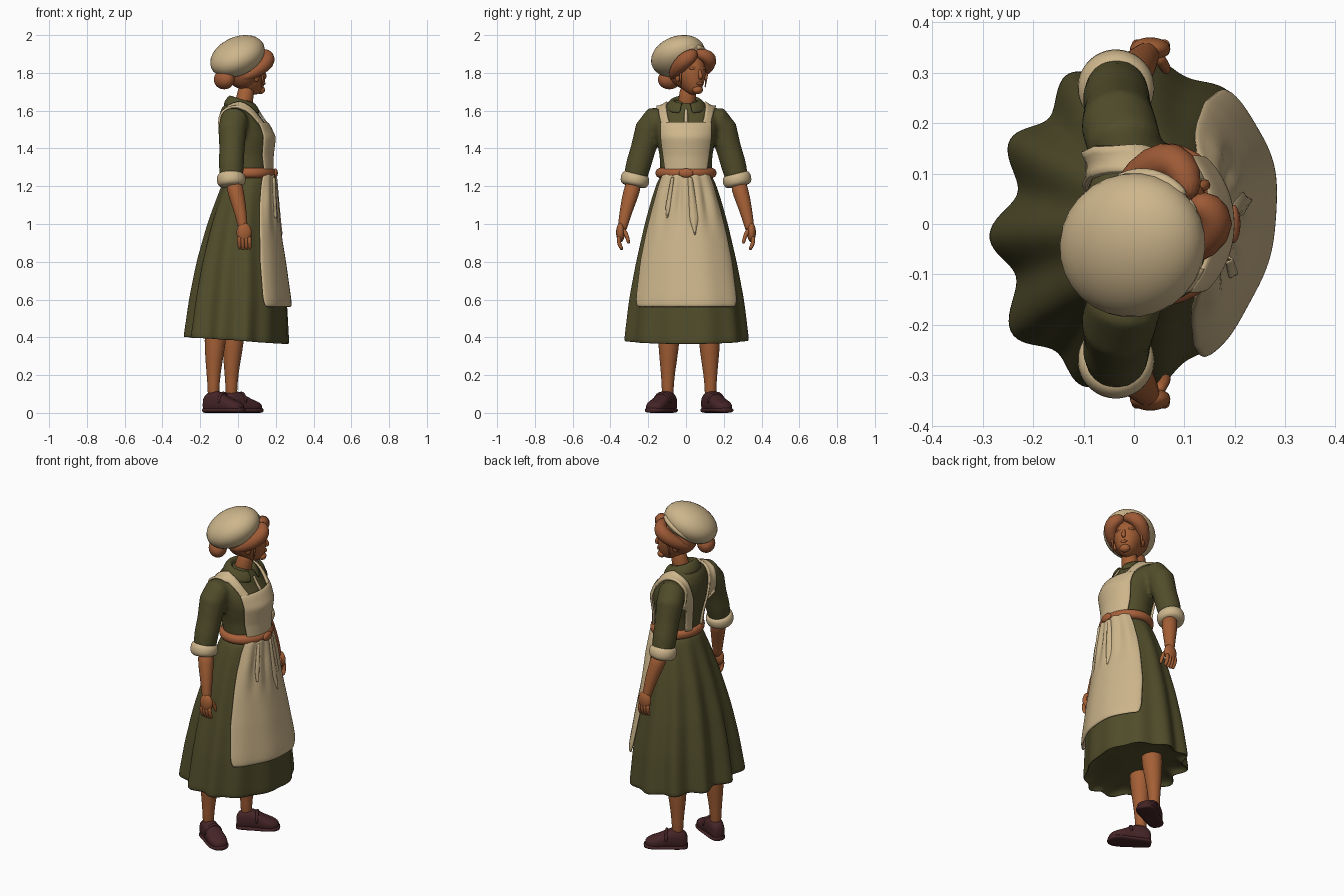
import bpy, bmesh
from math import sin, cos, pi, asin, radians
from mathutils import Vector, Matrix

if "Cube" in bpy.data.objects:
    bpy.data.objects.remove(bpy.data.objects["Cube"])


def material(name, rgb):
    m = bpy.data.materials.new(name)
    m.use_nodes = True
    m.diffuse_color = (*rgb, 1)
    m.node_tree.nodes["Principled BSDF"].inputs["Base Color"].default_value = (*rgb, 1)
    return m


GREEN = material("olive_wool", (0.082, 0.074, 0.024))
CREAM = material("cream_linen", (0.61, 0.465, 0.26))
SKIN = material("warm_skin", (0.37, 0.115, 0.036))
HAIR = material("auburn_hair", (0.34, 0.103, 0.037))
BELT = material("tan_leather", (0.39, 0.117, 0.042))
SHOE = material("dark_maroon", (0.06, 0.018, 0.02))


def finish(name, bm, mat, thick=0, subsurf=1):
    bmesh.ops.recalc_face_normals(bm, faces=bm.faces)
    for f in bm.faces:
        f.smooth = True
    me = bpy.data.meshes.new(name)
    bm.to_mesh(me)
    bm.free()
    me.materials.append(mat)
    ob = bpy.data.objects.new(name, me)
    bpy.context.collection.objects.link(ob)
    if thick:
        mod = ob.modifiers.new("thickness", "SOLIDIFY")
        mod.thickness, mod.offset = thick, 0
    if subsurf:
        mod = ob.modifiers.new("smooth", "SUBSURF")
        mod.levels = mod.render_levels = subsurf
    return ob


def add_rings(bm, rings, closed=True, caps=True):
    vs = [[bm.verts.new(p) for p in r] for r in rings]
    n = len(vs[0])
    for a, b in zip(vs, vs[1:]):
        for i in range(n if closed else n - 1):
            j = (i + 1) % n
            bm.faces.new((a[i], a[j], b[j], b[i]))
    if caps:
        bm.faces.new(vs[0])
        bm.faces.new(vs[-1])


def loft(name, rings, mat, closed=True, caps=True, thick=0, subsurf=1):
    bm = bmesh.new()
    add_rings(bm, rings, closed, caps)
    return finish(name, bm, mat, thick, subsurf)


def tube_rings(pts, radii, n=14):
    pts = [Vector(p) for p in pts]
    u, rings = Vector((1, 0.1, 0.05)), []
    for i, p in enumerate(pts):
        t = (pts[min(i + 1, len(pts) - 1)] - pts[max(i - 1, 0)]).normalized()
        u = (u - t * u.dot(t)).normalized()
        v = t.cross(u)
        rings.append([p + radii[i] * (u * cos(2 * pi * k / n) + v * sin(2 * pi * k / n)) for k in range(n)])
    return rings


def tube(name, pts, radii, mat, n=14):
    return loft(name, tube_rings(pts, radii, n), mat)


def ellipsoid(name, centre, radii, mat, turn=0, tilt=0, shape=None):
    bm = bmesh.new()
    bmesh.ops.create_uvsphere(bm, u_segments=28, v_segments=18, radius=1)
    if shape:
        for v in bm.verts:
            shape(v.co)
    m = Matrix.Translation(centre) @ Matrix.Rotation(turn, 4, "Z") @ Matrix.Rotation(tilt, 4, "Y")
    bm.transform(m @ Matrix.Diagonal((*radii, 1)))
    return finish(name, bm, mat, 0, 0)


def lookup(table, z):
    """Interpolate rows (z, values...) listed from high to low."""
    for a, b in zip(table, table[1:]):
        if z >= b[0] - 1e-6:
            k = min(1, max(0, (a[0] - z) / (a[0] - b[0])))
            return [p + (q - p) * k for p, q in zip(a[1:], b[1:])]
    return list(table[-1][1:])


def surface(table, th, z, off=0):
    back, front, half = lookup(table, z)
    cx, rx = (back + front) / 2, (front - back) / 2
    return Vector((cx + (rx + off) * cos(th), (half + off) * sin(th), z))


# z, back x, front x, half width
TORSO = [(1.655, -0.045, 0.065, 0.07), (1.62, -0.085, 0.09, 0.125), (1.575, -0.1, 0.115, 0.163),
         (1.52, -0.105, 0.155, 0.168), (1.46, -0.1, 0.184, 0.158), (1.36, -0.075, 0.172, 0.14), (1.24, -0.06, 0.17, 0.135)]
SKIRT = [(1.27, -0.06, 0.172, 0.135), (1.15, -0.105, 0.182, 0.178), (1.0, -0.155, 0.198, 0.218),
         (0.8, -0.205, 0.23, 0.262), (0.6, -0.238, 0.257, 0.298), (0.38, -0.262, 0.266, 0.322)]


def skirt_point(th, z, off=0, fold=1):
    t = (1.27 - z) / 0.89
    ripple = 0.026 * t * fold * cos(11 * (th - 3.21)) * (0.15 + 0.425 * (1 - cos(th)))
    corner = 0.022 * t * max(0, cos(th - 3.85)) ** 8
    p = surface(SKIRT, th, z, off + ripple + corner)
    p.x += 0.14 * t * p.y * max(0, 0.1 + cos(th))
    return p


# Pleated skirt with a shallow underside
rows, cols = 18, 110
skirt = []
for i in range(rows + 1):
    ring = []
    for k in range(cols):
        th = 2 * pi * k / cols
        p = skirt_point(th, 1.27 - 0.89 * i / rows)
        p.z -= 0.018 * (i / rows) ** 3 * cos(th)
        ring.append(p)
    skirt.append(ring)
for scale, lift in ((0.97, 0.003), (0.93, 0.02), (0.8, 0.032), (0.5, 0.038), (0.15, 0.04)):
    skirt.append([Vector((p.x * scale, p.y * scale, p.z + lift)) for p in skirt[rows]])
loft("skirt", skirt, GREEN)

# Bodice fused with both sleeves
bm = bmesh.new()
add_rings(bm, [[surface(TORSO, 2 * pi * k / 40, 1.655 - 0.415 * i / 20) for k in range(40)] for i in range(21)])
for s in (-1, 1):
    add_rings(bm, tube_rings([(-0.01, s * 0.1, 1.56), (-0.02, s * 0.16, 1.55), (-0.03, s * 0.196, 1.5), (-0.032, s * 0.226, 1.4),
                              (-0.035, s * 0.25, 1.32), (-0.035, s * 0.268, 1.25)], [0.055, 0.075, 0.075, 0.067, 0.067, 0.062], 20))
bodice = finish("bodice", bm, GREEN, 0, 0)
mod = bodice.modifiers.new("fuse", "REMESH")
mod.mode, mod.voxel_size, mod.use_smooth_shade = "VOXEL", 0.011, True
mod = bodice.modifiers.new("soften", "SMOOTH")
mod.factor, mod.iterations = 0.5, 4

# Apron skirt and bib follow the dress
APRON_W = [(1.27, 0.108), (1.2, 0.136), (1.1, 0.165), (1.0, 0.188), (0.8, 0.228), (0.6, 0.252), (0.56, 0.245)]
BIB_W = [(1.54, 0.128), (1.45, 0.125), (1.36, 0.113), (1.26, 0.1)]
apron = []
for i in range(25):
    z = 1.27 - 0.71 * i / 24
    half = lookup(SKIRT, z)[2]
    row = []
    for k in range(33):
        a = k / 16 - 1
        gather = 0.008 * cos(a * 16) * max(0, 1 - abs(z - 1.13) / 0.2)
        row.append(skirt_point(asin(a * lookup(APRON_W, z)[0] / half), z, 0.017 + gather, 0.5))
    apron.append(row)
loft("apron_skirt", apron, CREAM, closed=False, caps=False, thick=0.014)
bib = []
for i in range(15):
    z = 1.54 - 0.28 * i / 14
    half = lookup(TORSO, z)[2]
    bib.append([surface(TORSO, asin((k / 10 - 1) * lookup(BIB_W, z)[0] / half), z, 0.011) for k in range(21)])
loft("apron_bib", bib, CREAM, closed=False, caps=False, thick=0.012)

# Belt, knot and hanging ties
belt = []
for off, z in ((0.0, 1.243), (0.022, 1.247), (0.029, 1.27), (0.022, 1.293), (0.0, 1.297)):
    ring = [surface(SKIRT, 2 * pi * k / 48, 1.27, off) for k in range(48)]
    belt.append([Vector((p.x, p.y, z)) for p in ring])
loft("belt", belt, BELT, caps=False)
ellipsoid("belt_knot", (0.197, 0, 1.27), (0.014, 0.038, 0.024), BELT)
for i, (y, drift, low, w) in enumerate([(0.02, 0.028, 0.94, 0.028), (-0.07, -0.03, 1.03, 0.016)]):
    tie = []
    for j in range(9):
        t = j / 8
        z = 1.25 + (low - 1.25) * t
        x = lookup(SKIRT, z)[1] + 0.026 - 2.2 * (y + drift * t) ** 2
        width = w * (0.45 + 0.8 * t) * (1 if j < 7 else 1.9 - 1.8 * t)
        tie.append([Vector((x + 0.008 * cos(k * pi / 2), y + drift * t + width * k / 2, z)) for k in range(-2, 3)])
    loft("apron_tie_%d" % (i + 1), tie, CREAM, closed=False, caps=False, thick=0.008)

# Collar with a front opening, and the placket below it
collar = []
for r, z in ((0.054, 1.62), (0.062, 1.65), (0.073, 1.66), (0.094, 1.638), (0.11, 1.605)):
    ring = []
    for k in range(33):
        th = radians(16 + 328 * k / 32)
        ring.append(Vector((0.022 + r * 0.88 * cos(th), r * sin(th), z - 0.02 * cos(th))))
    collar.append(ring)
loft("collar", collar, GREEN, closed=False, caps=False, thick=0.012)
placket = [[surface(TORSO, a, z, 0.008) for a in (-0.06, 0, 0.06)] for z in (1.61, 1.59, 1.57, 1.55, 1.53)]
loft("placket", placket, CREAM, closed=False, caps=False, thick=0.009)
tube("neck", [(0.015, 0, 1.58), (0.034, 0.005, 1.65), (0.05, 0.015, 1.75)], [0.056, 0.046, 0.046], SKIN)

for s, side in ((-1, "near"), (1, "far")):
    # Apron strap draped over the shoulder
    path = [(0.13, 0.112, 1.53), (0.11, 0.126, 1.57), (0.01, 0.13, 1.65), (-0.08, 0.125, 1.6),
            (-0.115, 0.108, 1.5), (-0.085, 0.08, 1.36), (-0.075, 0.07, 1.27)]
    strap = []
    for a, b in zip(path, path[1:]):
        for j in range(5):
            p = Vector(a).lerp(Vector(b), j / 5)
            strap.append([Vector((p.x, s * (p.y + 0.014 * k), p.z)) for k in range(-2, 3)])
    ob = loft("%s_apron_strap" % side, strap, CREAM, closed=False, caps=False, subsurf=0)
    mod = ob.modifiers.new("drape", "SHRINKWRAP")
    mod.target, mod.wrap_method, mod.wrap_mode, mod.offset = bodice, "NEAREST_SURFACEPOINT", "ABOVE_SURFACE", 0.008
    mod = ob.modifiers.new("thickness", "SOLIDIFY")
    mod.thickness, mod.offset = 0.012, 0

    # Rolled cuff, forearm and hand
    tube("%s_cuff" % side, [(-0.035, s * 0.262, 1.272), (-0.035, s * 0.265, 1.262), (-0.036, s * 0.27, 1.235),
                            (-0.035, s * 0.276, 1.207), (-0.034, s * 0.278, 1.197)], [0.055, 0.074, 0.079, 0.074, 0.05], CREAM, 20)
    tube("%s_forearm" % side, [(-0.025, s * 0.272, 1.23), (-0.01, s * 0.292, 1.16), (0.01, s * 0.315, 1.08),
                               (0.023, s * 0.333, 1.0), (0.03, s * 0.34, 0.96)], [0.046, 0.044, 0.036, 0.027, 0.025], SKIN)
    ellipsoid("%s_palm" % side, (0.032, s * 0.347, 0.955), (0.04, 0.023, 0.052), SKIN)
    for k in range(4):
        x, low = 0.006 + 0.018 * k, 0.866 - 0.006 * sin(k)
        tube("%s_finger_%d" % (side, k + 1), [(x, s * 0.354, 0.94), (x, s * 0.357, 0.905), (x + 0.002, s * 0.347, 0.88), (x + 0.003, s * 0.336, low)],
             [0.013, 0.012, 0.011, 0.008], SKIN, 8)
    tube("%s_thumb" % side, [(0.045, s * 0.335, 0.975), (0.06, s * 0.315, 0.945), (0.064, s * 0.306, 0.91), (0.064, s * 0.303, 0.895)],
         [0.014, 0.012, 0.011, 0.007], SKIN, 8)

    # Leg and turned-out shoe
    foot = Vector((-0.13, -0.097, 0)) if s < 0 else Vector((-0.035, 0.13, 0))
    tube("%s_leg" % side, [foot + Vector((0.013, -s * 0.008, 0.48)), foot + Vector((0.01, -s * 0.006, 0.38)), foot + Vector((0.002, -s * 0.003, 0.27)),
                           foot + Vector((0, 0, 0.16)), foot + Vector((0, 0, 0.06))], [0.062, 0.058, 0.046, 0.031, 0.033], SKIN, 18)
    turn = Matrix.Rotation(s * radians(30), 3, "Z")
    outline = [(-0.056, 0.02, 0.07), (-0.045, 0.038, 0.1), (0, 0.045, 0.122), (0.042, 0.046, 0.115),
               (0.085, 0.052, 0.088), (0.125, 0.055, 0.07), (0.16, 0.045, 0.058), (0.18, 0.02, 0.042)]
    for part, grow in (("shoe", 1), ("sole", 1.1)):
        rings = []
        for u, w, h in outline:
            h = h if part == "shoe" else 0.028
            ring = []
            for k in range(16):
                a = 2 * pi * k / 16
                up = abs(sin(a)) ** 0.6 * (1 if sin(a) > 0 else -1)
                ring.append(foot + turn @ Vector((u * grow ** 0.4, w * grow * cos(a), h * (0.5 + 0.5 * up))))
            rings.append(ring)
        loft("%s_%s" % (side, part), rings, SHOE)
    tube("%s_shoe_strap" % side, [foot + turn @ Vector((0.06, 0.05 * cos(a), 0.05 + 0.06 * sin(a))) for a in (0, 0.6, 1.2, 1.9, 2.5, pi)],
         [0.009] * 6, SHOE, 8)

# Head, turned towards one shoulder
TURN = radians(34)
CENTRE = Vector((0.055, 0.02, 1.8))


def head(f, s, u):
    return CENTRE + Matrix.Rotation(TURN, 3, "Z") @ Vector((f, s, u))


def jaw(co):
    if co.z < 0:
        co.y *= 1 + 0.25 * co.z
        co.x += 0.35 * co.z ** 2


ellipsoid("head", CENTRE, (0.097, 0.08, 0.116), SKIN, TURN, shape=jaw)
tube("nose", [head(0.085, 0, 0.025), head(0.098, 0, 0), head(0.107, 0, -0.022), head(0.094, 0, -0.033)], [0.007, 0.01, 0.013, 0.009], SKIN, 10)
ellipsoid("lips", head(0.095, 0, -0.056), (0.007, 0.02, 0.008), SKIN, TURN)
ellipsoid("chin", head(0.075, 0, -0.09), (0.024, 0.03, 0.022), SKIN, TURN)

# Swept hair, loose strands, ears and brow ridges on both sides
ellipsoid("hair_back", head(-0.035, 0, 0.015), (0.088, 0.096, 0.1), HAIR, TURN)
for s, side in ((-1, "near"), (1, "far")):
    tube("%s_swept_hair" % side, [head(0.06, -0.01, 0.11), head(0.086, s * 0.04, 0.095), head(0.08, s * 0.075, 0.075), head(0.042, s * 0.092, 0.043),
                                  head(-0.02, s * 0.083, 0), head(-0.09, s * 0.045, -0.03)], [0.02, 0.036, 0.043, 0.041, 0.034, 0.025], HAIR)
    tube("%s_loose_strand" % side, [head(0.04, s * 0.085, 0.02), head(0.034, s * 0.083, -0.03), head(0.03, s * 0.076, -0.085)], [0.009, 0.006, 0.003], HAIR, 8)
    ellipsoid("%s_ear" % side, head(0.0, s * 0.078, -0.02), (0.017, 0.012, 0.028), SKIN, TURN)
    ellipsoid("%s_brow_ridge" % side, head(0.079, s * 0.032, 0.024), (0.01, 0.022, 0.008), SKIN, TURN + s * 0.4)
ellipsoid("hair_bun", (-0.073, -0.088, 1.765), (0.05, 0.065, 0.052), HAIR, TURN)

# Soft cap with a rolled band, tipped back
ellipsoid("cap", (-0.003, -0.042, 1.888), (0.156, 0.142, 0.098), CREAM, TURN, radians(-27))
band = [head(-0.035 + 0.088 * cos(a), 0.1 * sin(a), 0.07 + 0.065 * cos(a)) for a in [2 * pi * k / 24 for k in range(25)]]
tube("cap_band", band, [0.016] * 25, CREAM, 10)
